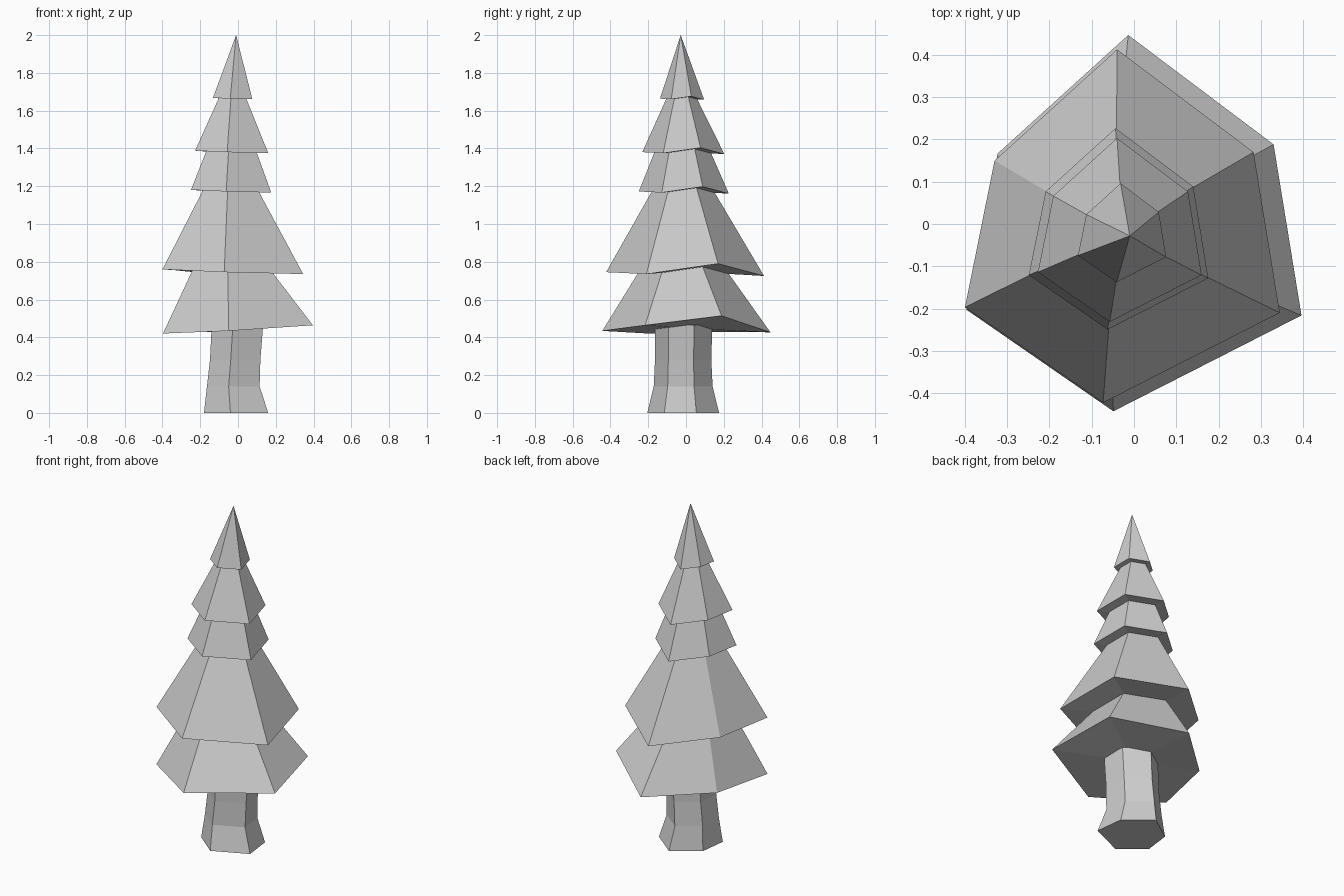
import bpy
import bmesh

if "Cube" in bpy.data.objects:
    bpy.data.objects.remove(bpy.data.objects["Cube"])


def loft(name, rings, apex=None):
    """Skin a stack of equal-sized rings; end in a point if apex is given."""
    bm = bmesh.new()
    loops = [[bm.verts.new(p) for p in ring] for ring in rings]
    n = len(loops[0])
    for a, b in zip(loops, loops[1:]):
        for i in range(n):
            j = (i + 1) % n
            bm.faces.new((a[i], a[j], b[j], b[i]))
    bm.faces.new(loops[0])
    if apex:
        tip = bm.verts.new(apex)
        for i in range(n):
            bm.faces.new((loops[-1][i], loops[-1][(i + 1) % n], tip))
    else:
        bm.faces.new(loops[-1])
    bmesh.ops.recalc_face_normals(bm, faces=bm.faces)
    mesh = bpy.data.meshes.new(name)
    bm.to_mesh(mesh)
    bm.free()
    obj = bpy.data.objects.new(name, mesh)
    bpy.context.collection.objects.link(obj)
    return obj


def ring(outline, tilt, cx, cy, z, s, k=1.0):
    """Scaled outline around a centre; k shrinks it within its tilted plane."""
    return [(cx + x * s * k, cy + y * s * k, z + t * s * k)
            for (x, y), t in zip(outline, tilt)]


# Trunk: uneven six-sided post, flared at the foot
trunk_outline = [(0, .19), (.15, .07), (.17, -.10), (-.03, -.19), (-.17, -.075), (-.15, .085)]
trunk_rows = [(-.01, -.015, 0, 1), (-.025, -.015, .14, .82),
              (-.015, -.015, .28, .785), (-.003, -.013, .465, .80)]
loft("trunk", [ring(trunk_outline, [0] * 6, *row) for row in trunk_rows])

# Foliage: five overlapping skirts with wavy lower edges
outline = [(-.01, .433), (.313, .19), (.375, -.19), (-.043, -.403), (-.37, -.177), (-.30, .17)]
low_tilt = [-.02, .062, .015, -.013, -.026, -.018]
tilt = [-.025, .04, -.015, -.005, .01, .005]
# centre x, centre y, height, size, inset of the underside
tiers = [(-.003, -.014, .448, 1.065, .25), (-.03, -.02, .75, 1, .57),
         (-.038, -.02, 1.175, .57, .70), (-.035, -.022, 1.383, .52, .69),
         (-.029, -.025, 1.665, .28, .70)]
rings = []
for i, (cx, cy, z, s, inset) in enumerate(tiers):
    t = tilt if i else low_tilt
    rings.append(ring(outline, t, cx, cy, z, s, inset))
    rings.append(ring(outline, t, cx, cy, z, s))
loft("foliage", rings, apex=(-.01, -.028, 2.0))
